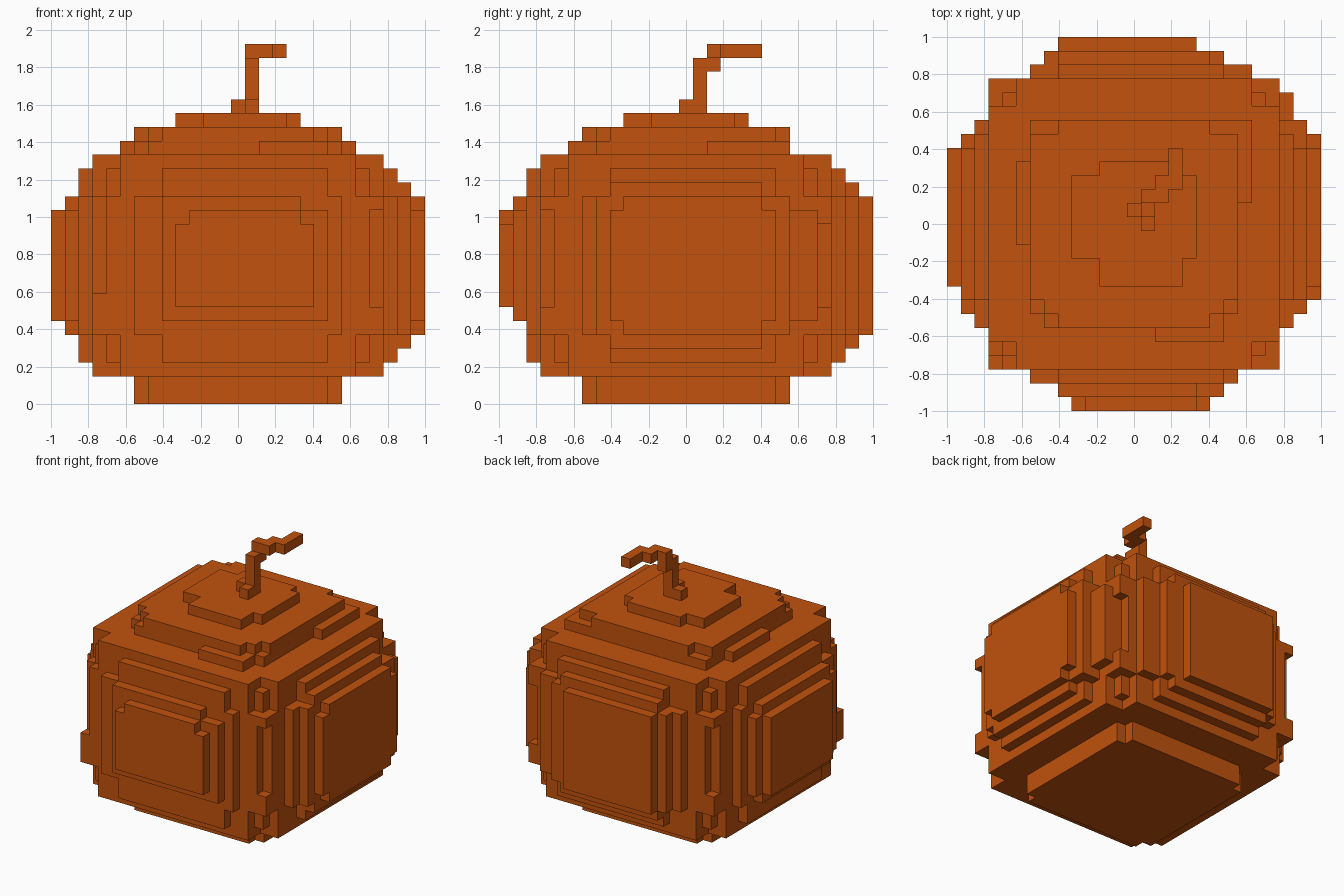
import bpy, bmesh

cube = bpy.data.objects.get("Cube")
if cube:
    bpy.data.objects.remove(cube, do_unlink=True)

CELL = 2 / 27  # the model is 27 blocks wide

orange = bpy.data.materials.new("pumpkin_orange")
orange.use_nodes = True
COLOR = (0.533, 0.084, 0.004, 1)
orange.diffuse_color = COLOR
orange.node_tree.nodes["Principled BSDF"].inputs["Base Color"].default_value = COLOR
orange.node_tree.nodes["Principled BSDF"].inputs["Roughness"].default_value = 0.8


def block(x0, x1, y0, y1, z0, z1):
    """Cells of a box, given in block units."""
    return {(x, y, z) for x in range(x0, x1) for y in range(y0, y1) for z in range(z0, z1)}


def union(boxes):
    cells = set()
    for b in boxes:
        cells |= block(*b)
    return cells


def build(name, cells):
    """Outer skin of a set of blocks as one flat-shaded mesh."""
    bm = bmesh.new()
    verts = {}

    def vert(p):
        if p not in verts:
            verts[p] = bm.verts.new((p[0] * CELL - 1, p[1] * CELL - 1, p[2] * CELL))
        return verts[p]

    for c in sorted(cells):
        for axis in range(3):
            u, v = (axis + 1) % 3, (axis + 2) % 3
            for side in (0, 1):
                n = list(c)
                n[axis] += 2 * side - 1
                if tuple(n) in cells:
                    continue
                quad = []
                for du, dv in ((0, 0), (1, 0), (1, 1), (0, 1)):
                    p = list(c)
                    p[axis] += side
                    p[u] += du
                    p[v] += dv
                    quad.append(vert(tuple(p)))
                bm.faces.new(quad if side else quad[::-1])
    me = bpy.data.meshes.new(name)
    bm.to_mesh(me)
    bm.free()
    me.materials.append(orange)
    ob = bpy.data.objects.new(name, me)
    bpy.context.collection.objects.link(ob)
    return ob


# Rounded core
body = union([
    (3, 24, 3, 24, 5, 15), (4, 23, 4, 23, 3, 17),
    (5, 22, 3, 24, 2, 18), (3, 24, 5, 22, 2, 18),
])
# Slots down the four vertical corners
for x, y, z0, z1 in ((23, 3, 7, 14), (3, 3, 8, 15), (23, 23, 7, 13), (3, 23, 7, 14)):
    body -= block(x, x + 1, y, y + 1, z0, z1)

# Stepped plates: (layer, across from, across to, z from, z to)
front = [(2, 6, 21, 5, 15), (2, 8, 20, 3, 17), (1, 8, 20, 6, 14), (1, 8, 18, 6, 15),
         (0, 9, 19, 7, 13), (0, 10, 18, 7, 14)]
back = [(24, 6, 22, 5, 15), (24, 8, 20, 3, 17), (25, 7, 20, 5, 15), (25, 8, 19, 4, 16),
        (26, 8, 18, 5, 15)]
right = [(2, 6, 21, 5, 15), (2, 8, 20, 3, 17), (1, 7, 20, 6, 14), (1, 8, 19, 5, 15),
         (0, 9, 19, 6, 14)]
left = [(24, 6, 23, 6, 14), (24, 6, 21, 5, 15), (24, 8, 20, 3, 17), (25, 7, 21, 5, 15),
        (25, 8, 19, 4, 16), (26, 8, 20, 6, 14), (26, 9, 19, 5, 15)]
for d, a, b, z0, z1 in front + back:
    body |= block(a, b, d, d + 1, z0, z1)
for d, a, b, z0, z1 in right + left:
    body |= block(d, d + 1, a, b, z0, z1)

# Crown steps and base foot
body |= union([
    (6, 21, 7, 21, 18, 19), (7, 20, 6, 21, 18, 19), (5, 6, 12, 18, 18, 19),
    (21, 22, 15, 21, 18, 19), (15, 20, 5, 6, 18, 19),
    (6, 21, 8, 20, 19, 20), (7, 20, 7, 20, 19, 20), (8, 19, 6, 21, 19, 20),
    (9, 18, 11, 17, 20, 21), (11, 17, 9, 18, 20, 21),
    (6, 21, 7, 20, 0, 2), (7, 20, 6, 21, 0, 2),
])
build("pumpkin_body", body)

# Stem: foot, upright, bend and zigzag tip
stem = block(14, 15, 14, 15, 21, 25)
stem |= {(13, 14, 21), (14, 13, 21), (14, 15, 24)}
stem |= {(x, y, 25) for x, y in ((14, 15), (15, 15), (15, 16), (16, 16), (16, 17), (16, 18))}
build("stem", stem)
